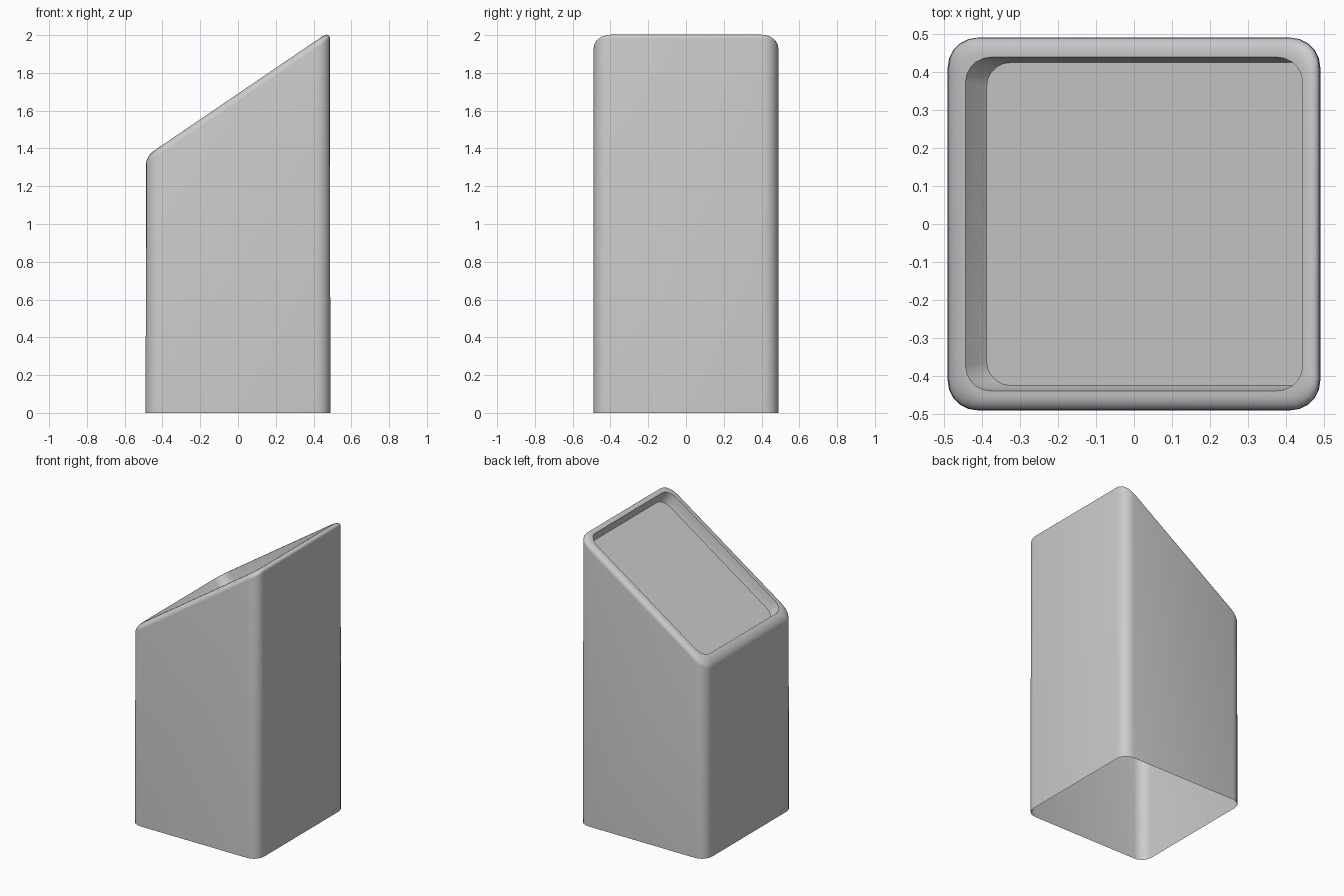
import bpy, bmesh, math

if "Cube" in bpy.data.objects:
    bpy.data.objects.remove(bpy.data.objects["Cube"])

SLOPE, MID_Z = 0.68, 1.69          # slanted top plane: z = MID_Z + SLOPE * x
ANG = math.atan(SLOPE)
SEGS = 5


def outline(hx, hy, r):
    """Rounded rectangle in plan, counter-clockwise."""
    pts = []
    for k, (sx, sy) in enumerate([(1, 1), (-1, 1), (-1, -1), (1, -1)]):
        for i in range(SEGS + 1):
            a = math.radians(90) * (k + i / SEGS)
            pts.append((sx * (hx - r) + r * math.cos(a), sy * (hy - r) + r * math.sin(a)))
    return pts


def flat_ring(bm, hx, hy, r, z):
    return [bm.verts.new((x, y, z)) for x, y in outline(hx, hy, r)]


def slanted_ring(bm, hx, hy, r, drop=0.0, depth=0.0):
    """Ring on the slanted plane, lowered vertically by drop or sunk along the normal by depth."""
    dx, dz = depth * math.sin(ANG), -depth * math.cos(ANG)
    return [bm.verts.new((x + dx, y, MID_Z + SLOPE * x - drop + dz)) for x, y in outline(hx, hy, r)]


bm = bmesh.new()
HX, HY, R = 0.487, 0.489, 0.077

# Outer walls, open at the bottom
rings = [flat_ring(bm, HX + 0.002, HY, R, 0)]

# Rounded outer rim
B, N = 0.04, 6
for i in range(N + 1):
    t = math.radians(90) * i / N
    inset, drop = B * (1 - math.cos(t)), B * (1 - math.sin(t))
    rings.append(slanted_ring(bm, HX - inset, HY - inset, R - inset * 0.2, drop))

# Inner rim edge and recess walls
rings.append(slanted_ring(bm, 0.4425, 0.438, 0.067))
rings.append(slanted_ring(bm, 0.436, 0.431, 0.066, depth=0.06))
rings.append(slanted_ring(bm, 0.432, 0.424, 0.063, depth=0.08))

for a, b in zip(rings, rings[1:]):
    n = len(a)
    for i in range(n):
        j = (i + 1) % n
        bm.faces.new((a[i], a[j], b[j], b[i]))

# Recessed slanted panel
bm.faces.new(rings[-1])

mesh = bpy.data.meshes.new("slanted_column")
bm.to_mesh(mesh)
bm.free()
column = bpy.data.objects.new("slanted_column", mesh)
bpy.context.collection.objects.link(column)
bpy.context.view_layer.objects.active = column
column.select_set(True)
bpy.ops.object.shade_smooth_by_angle(angle=math.radians(35))
